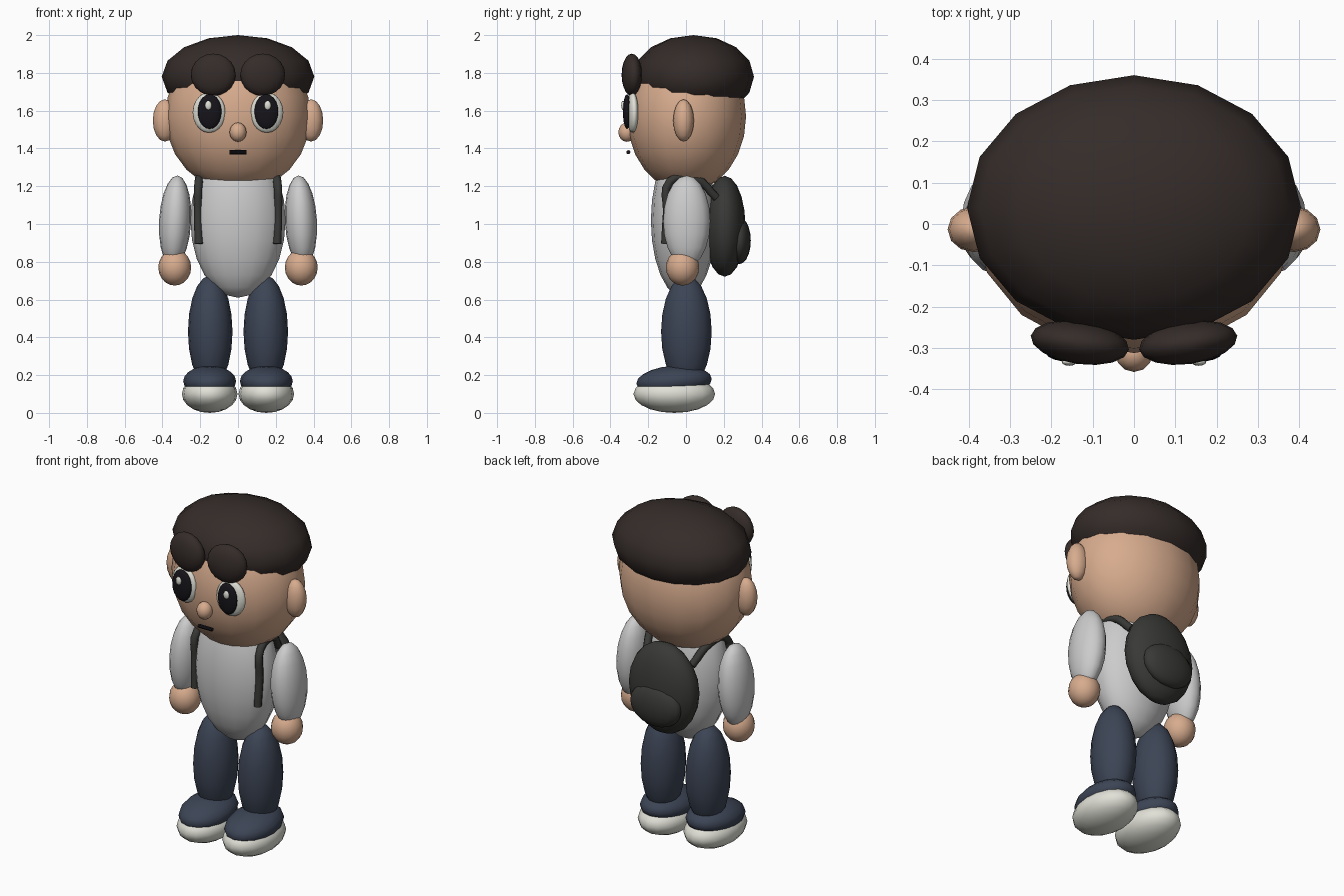
import bpy, math

if "Cube" in bpy.data.objects:
    bpy.data.objects.remove(bpy.data.objects["Cube"])

def material(name, rgb):
    m = bpy.data.materials.new(name)
    m.diffuse_color = (*rgb, 1)
    m.use_nodes = True
    m.node_tree.nodes["Principled BSDF"].inputs["Base Color"].default_value = m.diffuse_color
    return m

SKIN = material("skin", (0.68, 0.41, 0.27))
HAIR = material("dark_brown", (0.035, 0.025, 0.022))
NAVY = material("navy", (0.045, 0.058, 0.09))
DARK = material("charcoal", (0.04, 0.04, 0.037))
BLACK = material("black", (0.008, 0.007, 0.01))
WHITE = material("off_white", (0.75, 0.75, 0.68))

def ball(name, loc, radii, mat=None, rot=(0, 0, 0), seg=16, rings=10):
    """Low-poly smooth ellipsoid; rotation in degrees."""
    bpy.ops.mesh.primitive_uv_sphere_add(segments=seg, ring_count=rings, radius=1,
        location=loc, rotation=[math.radians(a) for a in rot])
    ob = bpy.context.object
    ob.name = name
    ob.scale = radii
    bpy.ops.object.transform_apply(location=False, rotation=False, scale=True)
    bpy.ops.object.shade_smooth()
    if mat:
        ob.data.materials.append(mat)
    return ob

def pair(name, loc, radii, mat=None, rot=(0, 0, 0), seg=16, rings=10):
    """The same ellipsoid on both sides of x = 0."""
    for s, label in ((-1, "right"), (1, "left")):
        ball(f"{name}_{label}", (s * loc[0], loc[1], loc[2]), radii, mat,
             (rot[0], s * rot[1], s * rot[2]), seg, rings)

def strap(name, points, radius, mat):
    """Round strap along a smooth path."""
    cu = bpy.data.curves.new(name, 'CURVE')
    cu.dimensions = '3D'
    cu.bevel_depth = radius
    cu.bevel_resolution = 2
    cu.resolution_u = 4
    cu.use_fill_caps = True
    sp = cu.splines.new('BEZIER')
    sp.bezier_points.add(len(points) - 1)
    for bp, p in zip(sp.bezier_points, points):
        bp.co = p
        bp.handle_left_type = bp.handle_right_type = 'AUTO'
    cu.materials.append(mat)
    bpy.context.collection.objects.link(bpy.data.objects.new(name, cu))

# Head and hair
ball("head", (0, 0.003, 1.57), (0.385, 0.315, 0.40), SKIN, rings=12)
ball("hair_cap", (0, 0.04, 1.78), (0.404, 0.32, 0.22), HAIR, rings=8)
pair("fringe_tuft", (0.131, -0.287, 1.79), (0.12, 0.052, 0.112), HAIR, (0, 0, 8))
pair("ear", (0.387, -0.013, 1.548), (0.064, 0.055, 0.112), SKIN, seg=12, rings=8)

# Face
pair("eye_white", (0.153, -0.283, 1.59), (0.088, 0.03, 0.107), WHITE, (0, 0, 8))
pair("pupil", (0.15, -0.312, 1.595), (0.063, 0.022, 0.092), BLACK)
pair("eye_glint", (0.157, -0.334, 1.628), (0.018, 0.009, 0.024), WHITE, seg=12, rings=8)
ball("nose", (0, -0.313, 1.486), (0.045, 0.045, 0.051), SKIN, seg=12, rings=8)
bpy.ops.mesh.primitive_cylinder_add(vertices=8, radius=0.011, depth=0.09,
    location=(0, -0.305, 1.38), rotation=(0, math.pi / 2, 0))
mouth = bpy.context.object
mouth.name = "mouth"
mouth.data.materials.append(BLACK)
bpy.ops.object.shade_smooth_by_angle()

# Body and arms
ball("torso", (0, -0.013, 1.02), (0.252, 0.173, 0.41), rings=12)
pair("sleeve", (0.333, 0.004, 1.015), (0.085, 0.125, 0.242), None, (0, -3, 0))
pair("hand", (0.335, -0.018, 0.77), (0.087, 0.088, 0.096), SKIN)

# Legs and shoes
pair("trouser_leg", (0.147, 0.002, 0.43), (0.118, 0.134, 0.298), NAVY)
pair("shoe_upper", (0.15, -0.063, 0.168), (0.14, 0.2, 0.082), NAVY, (4, 0, 0))
pair("shoe_sole", (0.15, -0.062, 0.1), (0.147, 0.216, 0.1), WHITE)

# Backpack
ball("backpack", (0, 0.205, 0.988), (0.22, 0.11, 0.267), DARK)
ball("backpack_pocket", (0, 0.283, 0.912), (0.165, 0.06, 0.124), DARK)
for s, label in ((-1, "right"), (1, "left")):
    strap(f"backpack_strap_{label}", [(s * 0.15, 0.16, 1.14), (s * 0.19, 0.05, 1.24),
          (s * 0.208, -0.085, 1.225), (s * 0.212, -0.1, 1.06), (s * 0.207, -0.11, 0.895)],
          0.022, DARK)
